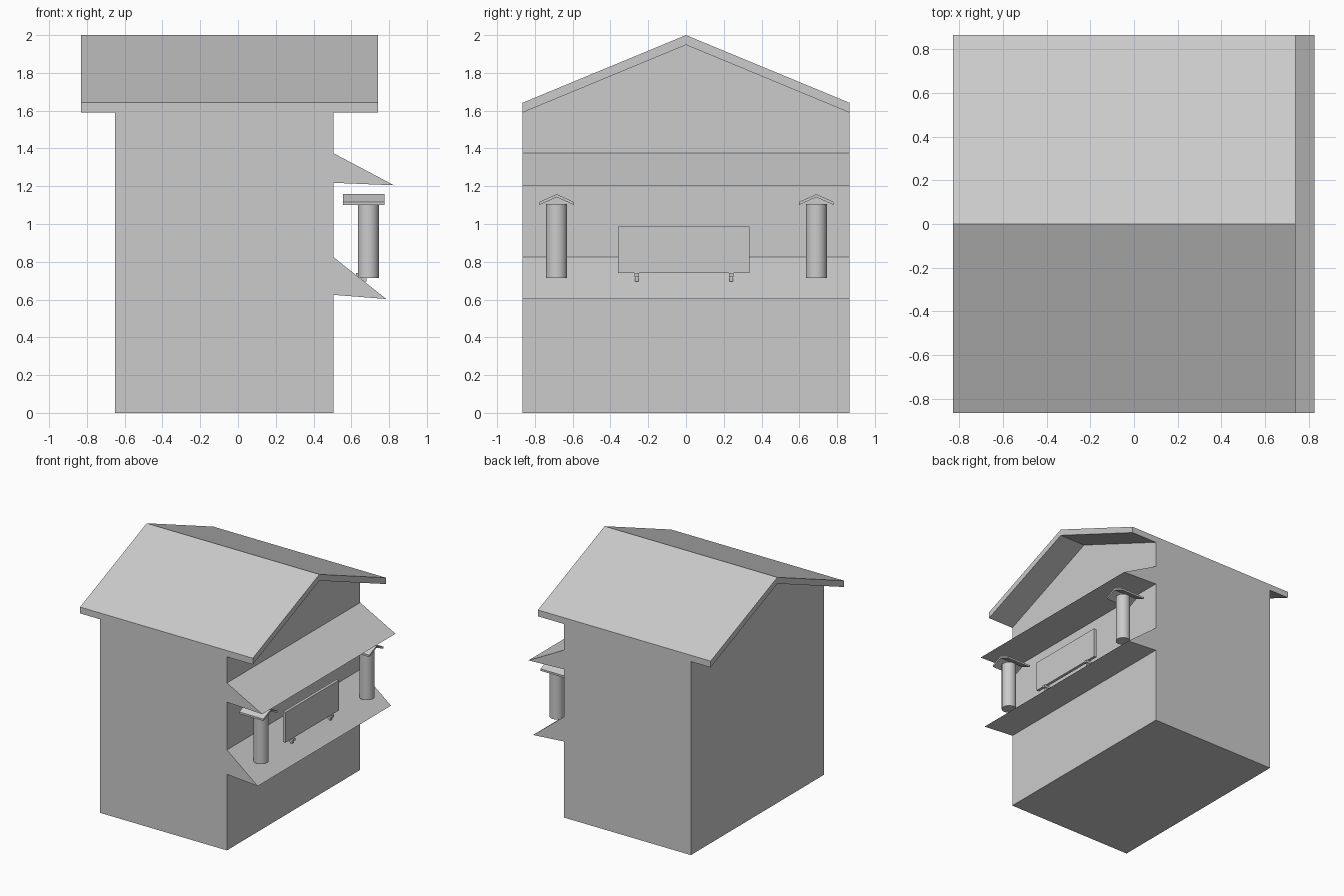
import bpy, bmesh

if "Cube" in bpy.data.objects:
    bpy.data.objects.remove(bpy.data.objects["Cube"])


def finish(name, bm):
    bmesh.ops.recalc_face_normals(bm, faces=bm.faces)
    mesh = bpy.data.meshes.new(name)
    bm.to_mesh(mesh)
    bm.free()
    ob = bpy.data.objects.new(name, mesh)
    bpy.context.collection.objects.link(ob)
    return ob


def extrude_profile(name, points, offset):
    """Closed prism from a list of 3D points and an extrusion vector."""
    bm = bmesh.new()
    face = bm.faces.new([bm.verts.new(p) for p in points])
    res = bmesh.ops.extrude_face_region(bm, geom=[face])
    verts = [g for g in res["geom"] if isinstance(g, bmesh.types.BMVert)]
    bmesh.ops.translate(bm, verts=verts, vec=offset)
    return finish(name, bm)


def gable_roof(name, x0, x1, yc, half, apex, eave, thick):
    """Bent roof slab with its ridge running along x."""
    prof = [(-half, eave), (0, apex), (half, eave),
            (half, eave - thick), (0, apex - thick), (-half, eave - thick)]
    return extrude_profile(name, [(x0, yc + y, z) for y, z in prof], (x1 - x0, 0, 0))


def box(name, x0, x1, y0, y1, z0, z1):
    pts = [(x0, y0, z0), (x1, y0, z0), (x1, y1, z0), (x0, y1, z0)]
    return extrude_profile(name, pts, (0, 0, z1 - z0))


HALF = 0.865   # half depth of the building
LEFT, WALL = -0.65, 0.505

# House body with gabled ends
body = [(-HALF, 0), (HALF, 0), (HALF, 1.60), (0, 1.955), (-HALF, 1.60)]
extrude_profile("body", [(LEFT, y, z) for y, z in body], (WALL - LEFT, 0, 0))

# Overhanging main roof
gable_roof("main_roof", -0.83, 0.74, 0, HALF, 2.0, 1.642, 0.052)

# Wedge-shaped awning and counter ledge along the right wall
wedges = {
    "awning": [(WALL, 1.375), (0.826, 1.205), (WALL, 1.218)],
    "counter_ledge": [(WALL, 0.825), (0.785, 0.603), (WALL, 0.625)],
}
for name, prof in wedges.items():
    extrude_profile(name, [(x, -HALF, z) for x, z in prof], (0, 2 * HALF, 0))

# Two lantern posts with small gabled caps
for side, y in (("front", -0.685), ("back", 0.69)):
    bpy.ops.mesh.primitive_cylinder_add(vertices=32, radius=0.056, depth=0.39,
                                        location=(0.69, y, 0.91))
    post = bpy.context.object
    post.name = side + "_post"
    bpy.ops.object.shade_smooth_by_angle()
    gable_roof(side + "_post_cap", 0.555, 0.775, y, 0.091, 1.158, 1.117, 0.016)

# Sign board standing on two stepped feet
box("sign_board", 0.66, 0.684, -0.36, 0.335, 0.74, 0.988)
for side, y in (("front", -0.26), ("back", 0.24)):
    box(side + "_foot_top", 0.625, 0.695, y - 0.012, y + 0.012, 0.72, 0.74)
    box(side + "_foot_base", 0.65, 0.68, y - 0.009, y + 0.009, 0.695, 0.72)
